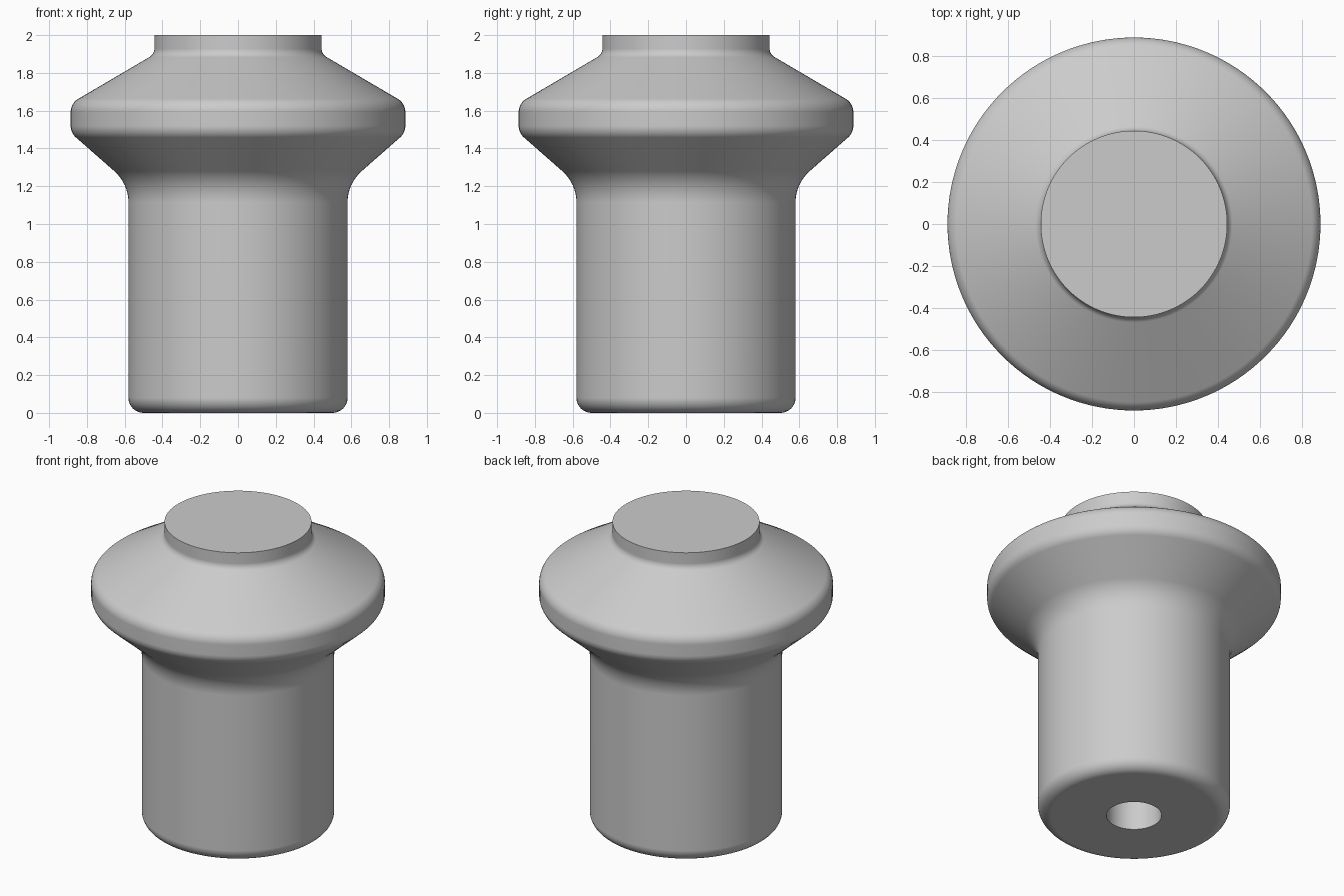
import bpy, bmesh
from math import pi, sin, cos, tan, radians
from mathutils import Vector

if "Cube" in bpy.data.objects:
    bpy.data.objects.remove(bpy.data.objects["Cube"])

SEGMENTS = 128
FILLET_STEPS = 8

# Profile corners from the hole axis round to the top axis: radius, height, fillet
CORNERS = [
    (0, 0.8, 0),          # blind hole end
    (0.166, 0.8, 0),
    (0.166, 0, 0),        # hole mouth
    (0.58, 0, 0.08),      # rounded foot
    (0.58, 1.214, 0.22),  # blend into the flare
    (0.886, 1.483, 0.08), # rim
    (0.886, 1.639, 0.08),
    (0.443, 1.899, 0.05), # neck
    (0.443, 2, 0),
    (0, 2, 0),
]


def filleted(corners):
    """Replace each corner that has a fillet radius by a circular arc."""
    points = []
    for i, (r, z, fillet) in enumerate(corners):
        p = Vector((r, z))
        if not fillet:
            points.append(p)
            continue
        a = (Vector(corners[i - 1][:2]) - p).normalized()
        b = (Vector(corners[i + 1][:2]) - p).normalized()
        half = a.angle(b) / 2
        centre = p + (a + b).normalized() * fillet / sin(half)
        start = p + a * fillet / tan(half) - centre
        end = p + b * fillet / tan(half) - centre
        sweep = pi - 2 * half
        for k in range(FILLET_STEPS + 1):
            t = k / FILLET_STEPS
            arc = start * sin((1 - t) * sweep) + end * sin(t * sweep)
            points.append(centre + arc / sin(sweep))
    return points


def lathe(name, points, material):
    """Revolve a profile round the z axis."""
    bm = bmesh.new()
    verts = [bm.verts.new((p.x, 0, p.y)) for p in points]
    edges = [bm.edges.new(pair) for pair in zip(verts, verts[1:])]
    bmesh.ops.spin(bm, geom=verts + edges, cent=(0, 0, 0), axis=(0, 0, 1),
                   angle=2 * pi, steps=SEGMENTS, use_merge=False)
    bmesh.ops.remove_doubles(bm, verts=bm.verts[:], dist=0.0001)
    bmesh.ops.recalc_face_normals(bm, faces=bm.faces[:])
    mesh = bpy.data.meshes.new(name)
    bm.to_mesh(mesh)
    bm.free()
    mesh.materials.append(material)
    obj = bpy.data.objects.new(name, mesh)
    bpy.context.collection.objects.link(obj)
    return obj


# Plain grey material
grey = bpy.data.materials.new("light_grey")
grey.use_nodes = True
colour = (0.6, 0.6, 0.6, 1)
grey.diffuse_color = colour
grey.node_tree.nodes["Principled BSDF"].inputs["Base Color"].default_value = colour

# Turned knob with smooth fillets and sharp hole and top edges
knob = lathe("turned_knob", filleted(CORNERS), grey)
bpy.ops.object.select_all(action="DESELECT")
knob.select_set(True)
bpy.context.view_layer.objects.active = knob
bpy.ops.object.shade_smooth_by_angle(angle=radians(30))
weighted = knob.modifiers.new("weighted_normals", "WEIGHTED_NORMAL")
weighted.keep_sharp = True
